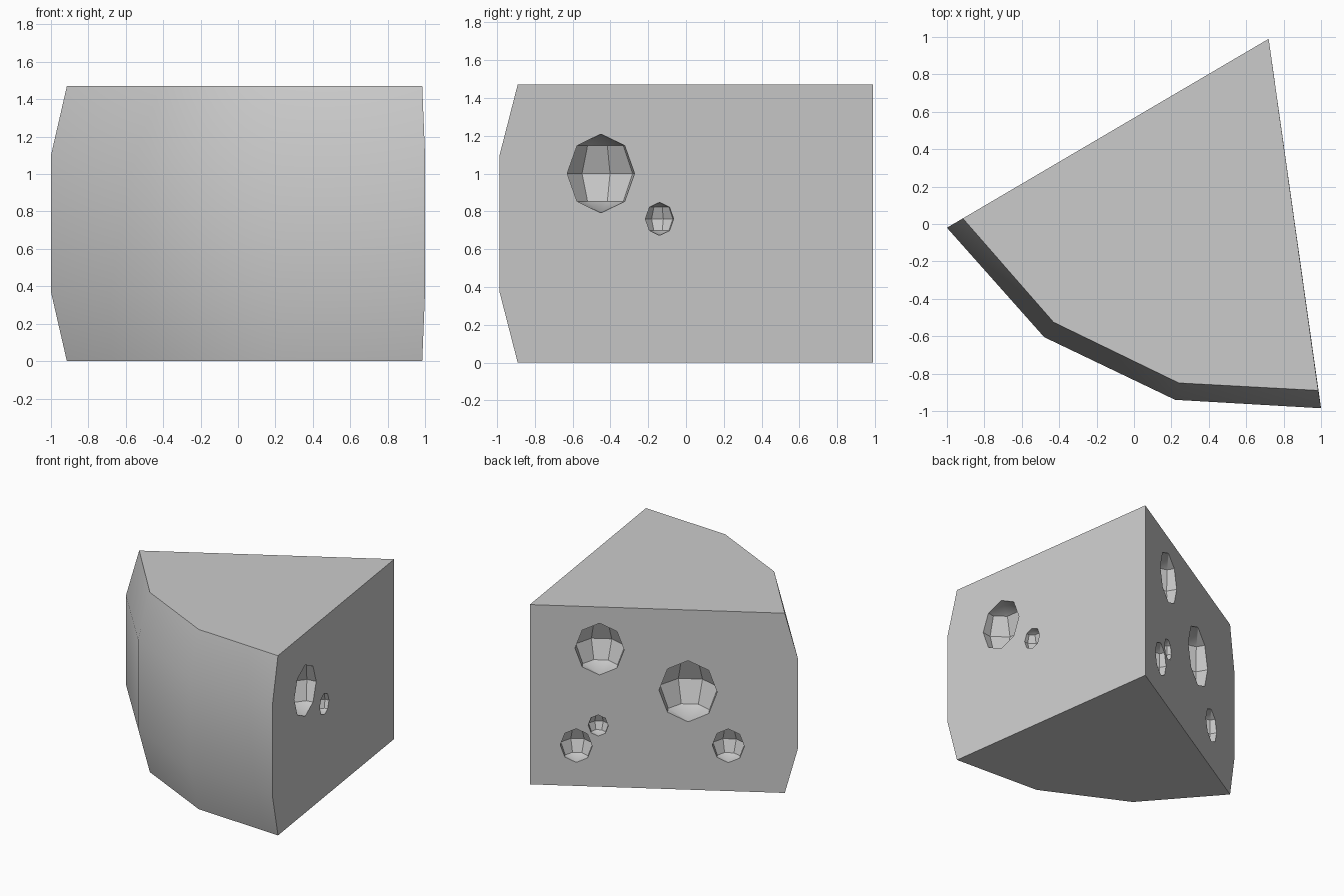
import bpy
import bmesh
from math import atan2, pi
from mathutils import Matrix, Vector

cube = bpy.data.objects.get("Cube")
if cube:
    bpy.data.objects.remove(cube, do_unlink=True)

HEIGHT = 1.47
APEX = Vector((0.72, 0.99))
RIM = [(-0.915, 0.03), (-0.43, -0.525), (0.24, -0.85), (0.985, -0.89)]
BULGE = [(-1.0, -0.02), (-0.48, -0.605), (0.22, -0.94), (1.0, -0.985)]

rind = bpy.data.materials.new("pale_grey")
rind.use_nodes = True
colour = (0.6, 0.6, 0.6, 1)
rind.diffuse_color = colour
rind.node_tree.nodes["Principled BSDF"].inputs["Base Color"].default_value = colour


def make_object(name, bm):
    bmesh.ops.recalc_face_normals(bm, faces=bm.faces)
    mesh = bpy.data.meshes.new(name)
    bm.to_mesh(mesh)
    bm.free()
    mesh.materials.append(rind)
    obj = bpy.data.objects.new(name, mesh)
    bpy.context.collection.objects.link(obj)
    return obj


# Wedge body: bulging outer wall, two flat cut sides, flat top and bottom
bm = bmesh.new()
levels = [(RIM, 0), (BULGE, 0.37), (BULGE, 1.10), (RIM, HEIGHT)]
rows = [[bm.verts.new((x, y, z)) for x, y in ring] for ring, z in levels]
tip_low = bm.verts.new((*APEX, 0))
tip_high = bm.verts.new((*APEX, HEIGHT))
for low, high in zip(rows, rows[1:]):
    for i in range(3):
        bm.faces.new((low[i], low[i + 1], high[i + 1], high[i]))
for end in (0, 3):
    bm.faces.new([row[end] for row in rows] + [tip_high, tip_low])
bm.faces.new(rows[0] + [tip_low])
bm.faces.new(rows[3] + [tip_high])
wedge = make_object("wedge", bm)

# Faceted holes: fraction along the cut side from the tip, height, radius
back_holes = [(0.26, 1.125, 0.198), (0.59, 0.805, 0.234), (0.173, 0.33, 0.129),
              (0.255, 0.5, 0.081), (0.74, 0.37, 0.129)]
side_holes = [(0.729, 1.0, 0.195), (0.572, 0.76, 0.082)]

bm = bmesh.new()
for corner, holes, turn in ((BULGE[0], back_holes, -1), (BULGE[3], side_holes, 1)):
    edge = Vector(corner) - APEX
    normal = Vector((-edge.y, edge.x)).normalized() * turn
    for along, z, radius in holes:
        spot = APEX + edge * along - normal * 0.004
        place = (Matrix.Translation((spot.x, spot.y, z))
                 @ Matrix.Rotation(atan2(normal.y, normal.x) + pi / 8, 4, 'Z')
                 @ Matrix.Diagonal((1, 1, 1.07, 1)))
        bmesh.ops.create_uvsphere(bm, u_segments=8, v_segments=4,
                                  radius=radius, matrix=place)
cutter = make_object("hole_cutter", bm)
cutter.hide_render = True

cut = wedge.modifiers.new("holes", 'BOOLEAN')
cut.operation = 'DIFFERENCE'
cut.solver = 'EXACT'
cut.object = cutter

# Apply the cut, then smooth only the outer wall's shallow bends
bpy.ops.object.select_all(action='DESELECT')
wedge.select_set(True)
bpy.context.view_layer.objects.active = wedge
bpy.ops.object.modifier_apply(modifier=cut.name)
bpy.data.objects.remove(cutter, do_unlink=True)
bpy.ops.object.shade_smooth_by_angle(angle=pi / 6)
